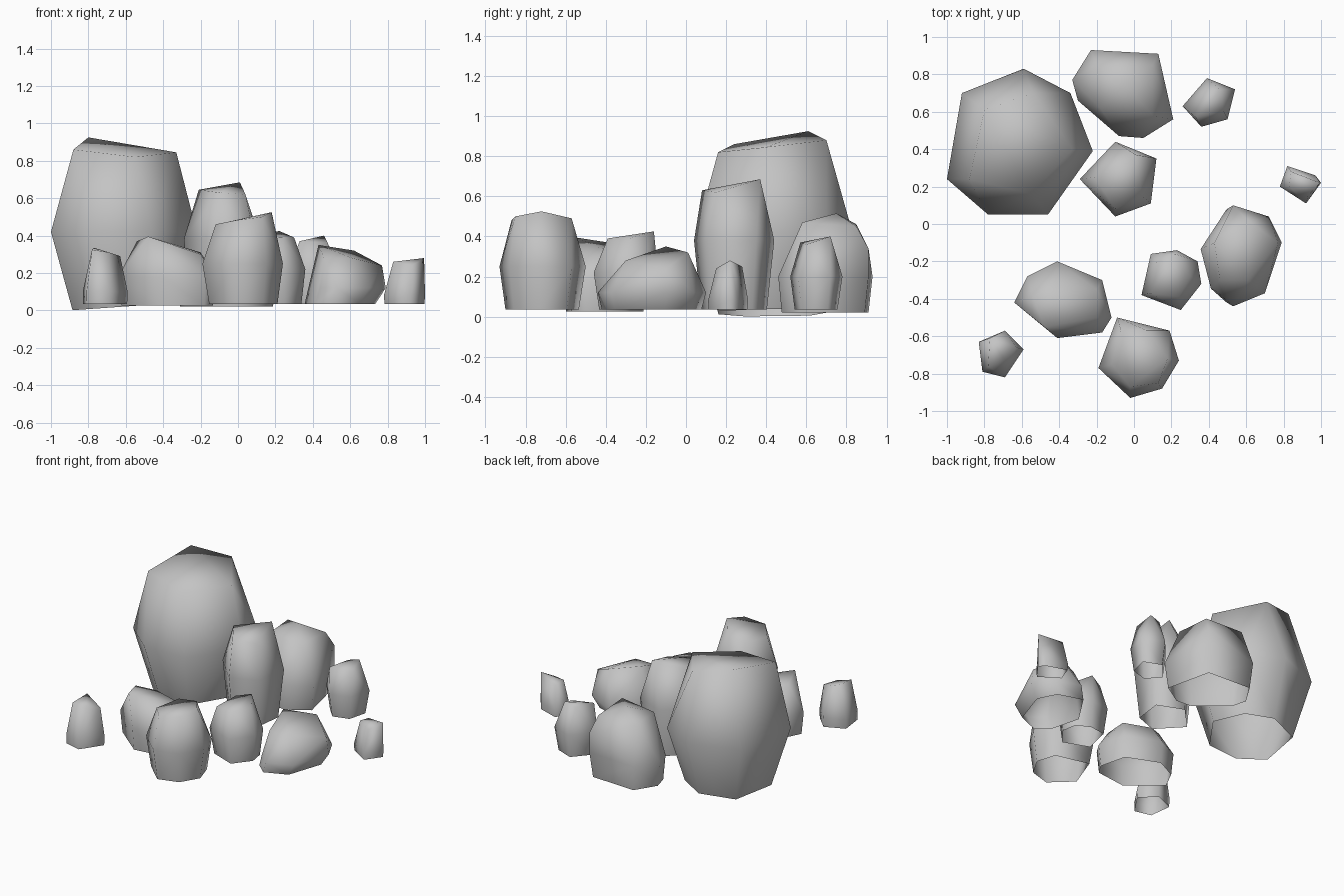
import bpy
import bmesh
import math
from mathutils import Vector

default_cube = bpy.data.objects.get("Cube")
if default_cube:
    bpy.data.objects.remove(default_cube, do_unlink=True)

# Single stone colour
stone = bpy.data.materials.new("grey_stone")
stone.use_nodes = True
stone.diffuse_color = (0.55, 0.55, 0.55, 1)
stone.node_tree.nodes["Principled BSDF"].inputs["Base Color"].default_value = stone.diffuse_color
stone.node_tree.nodes["Principled BSDF"].inputs["Roughness"].default_value = 0.9


def rock(name, outline, crown, waist, base_scale, base_z=0.035, base_tilt=0.0, base_shift=0.0):
    """Hollow stone, open below: a scaled base ring, the outline at waist height and a crown."""
    centre = sum((Vector(p) for p in outline), Vector((0, 0))) / len(outline)
    bm = bmesh.new()
    for x, y in outline:
        foot = centre + (Vector((x, y)) - centre) * base_scale
        bm.verts.new((x, y, waist))
        bm.verts.new((foot.x + base_shift, foot.y, base_z + base_tilt * (foot.x - centre.x)))
    for point in crown:
        bm.verts.new(point)
    hull = bmesh.ops.convex_hull(bm, input=bm.verts)
    inside = {g for g in hull["geom_interior"] if isinstance(g, bmesh.types.BMVert)}
    bmesh.ops.delete(bm, geom=list(inside), context="VERTS")
    bmesh.ops.dissolve_limit(bm, angle_limit=math.radians(2), verts=bm.verts, edges=bm.edges)
    bmesh.ops.recalc_face_normals(bm, faces=bm.faces)
    # Open underside
    bm.normal_update()
    under = [f for f in bm.faces if f.normal.z < -0.85]
    bmesh.ops.delete(bm, geom=under, context="FACES")
    for face in bm.faces:
        face.smooth = True
    mesh = bpy.data.meshes.new(name)
    bm.to_mesh(mesh)
    bm.free()
    mesh.materials.append(stone)
    obj = bpy.data.objects.new(name, mesh)
    bpy.context.collection.objects.link(obj)


# Large boulder and the two tall stones beside it
rock("large_boulder",
     [(-1, .24), (-.92, .70), (-.59, .83), (-.34, .70), (-.22, .39), (-.46, .05), (-.78, .05)],
     [(-.88, .24, .86), (-.80, .61, .925), (-.54, .70, .88), (-.33, .40, .845), (-.55, .16, .82)],
     waist=.42, base_scale=.7, base_z=.02, base_tilt=.07)
rock("back_stone",
     [(-.33, .77), (-.23, .93), (.13, .91), (.21, .56), (.05, .46), (-.08, .47), (-.30, .66)],
     [(-.20, .85, .46), (-.05, .75, .515), (.10, .58, .47), (.10, .85, .45), (-.18, .62, .46),
      (.13, .91, .34)],
     waist=.2, base_scale=.92, base_z=.02)
rock("tall_stone",
     [(-.29, .24), (-.10, .44), (.12, .35), (.09, .11), (-.10, .04)],
     [(-.21, .25, .645), (-.10, .08, .63), (.01, .37, .685), (.04, .15, .62)],
     waist=.38, base_scale=.82)

# Medium stones across the front and right
rock("front_stone",
     [(-.09, -.50), (.19, -.57), (.24, -.73), (.15, -.88), (-.02, -.93), (-.19, -.77)],
     [(-.12, -.75, .46), (-.02, -.87, .48), (.13, -.85, .50), (.18, -.72, .525),
      (.07, -.57, .49), (-.07, -.57, .47)],
     waist=.25, base_scale=.85)
rock("left_front_stone",
     [(-.64, -.42), (-.57, -.28), (-.41, -.20), (-.17, -.30), (-.12, -.50), (-.17, -.58), (-.41, -.61)],
     [(-.54, -.39, .37), (-.48, -.55, .395), (-.20, -.35, .31), (-.42, -.32, .34), (-.20, -.50, .30)],
     waist=.18, base_scale=.94, base_z=.025)
rock("right_stone",
     [(.38, -.13), (.53, .10), (.72, .04), (.79, -.10), (.70, -.37), (.53, -.44), (.44, -.36)],
     [(.43, -.10, .35), (.61, -.30, .28), (.46, -.30, .28), (.62, .01, .32), (.77, -.10, .24)],
     waist=.12, base_scale=.92, base_shift=-.04)

# Small stones
rock("inner_small_stone",
     [(.04, -.38), (.09, -.16), (.23, -.14), (.34, -.20), (.36, -.32), (.25, -.46)],
     [(.09, -.37, .38), (.22, -.16, .425), (.30, -.28, .39), (.24, -.39, .39), (.12, -.20, .40)],
     waist=.22, base_scale=.85)
rock("left_small_stone",
     [(-.83, -.63), (-.69, -.57), (-.59, -.67), (-.69, -.82), (-.81, -.79)],
     [(-.77, -.61, .335), (-.63, -.66, .29), (-.78, -.76, .325), (-.69, -.73, .31)],
     waist=.10, base_scale=.98)
rock("back_small_stone",
     [(.26, .63), (.39, .78), (.54, .72), (.50, .56), (.36, .52)],
     [(.33, .57, .37), (.46, .72, .40), (.48, .60, .36), (.38, .71, .38)],
     waist=.2, base_scale=.82)
rock("right_small_stone",
     [(.78, .20), (.82, .31), (.97, .26), (1, .22), (.92, .11)],
     [(.84, .28, .25), (.83, .20, .26), (.93, .15, .24), (.995, .22, .28)],
     waist=.08, base_scale=.97)
